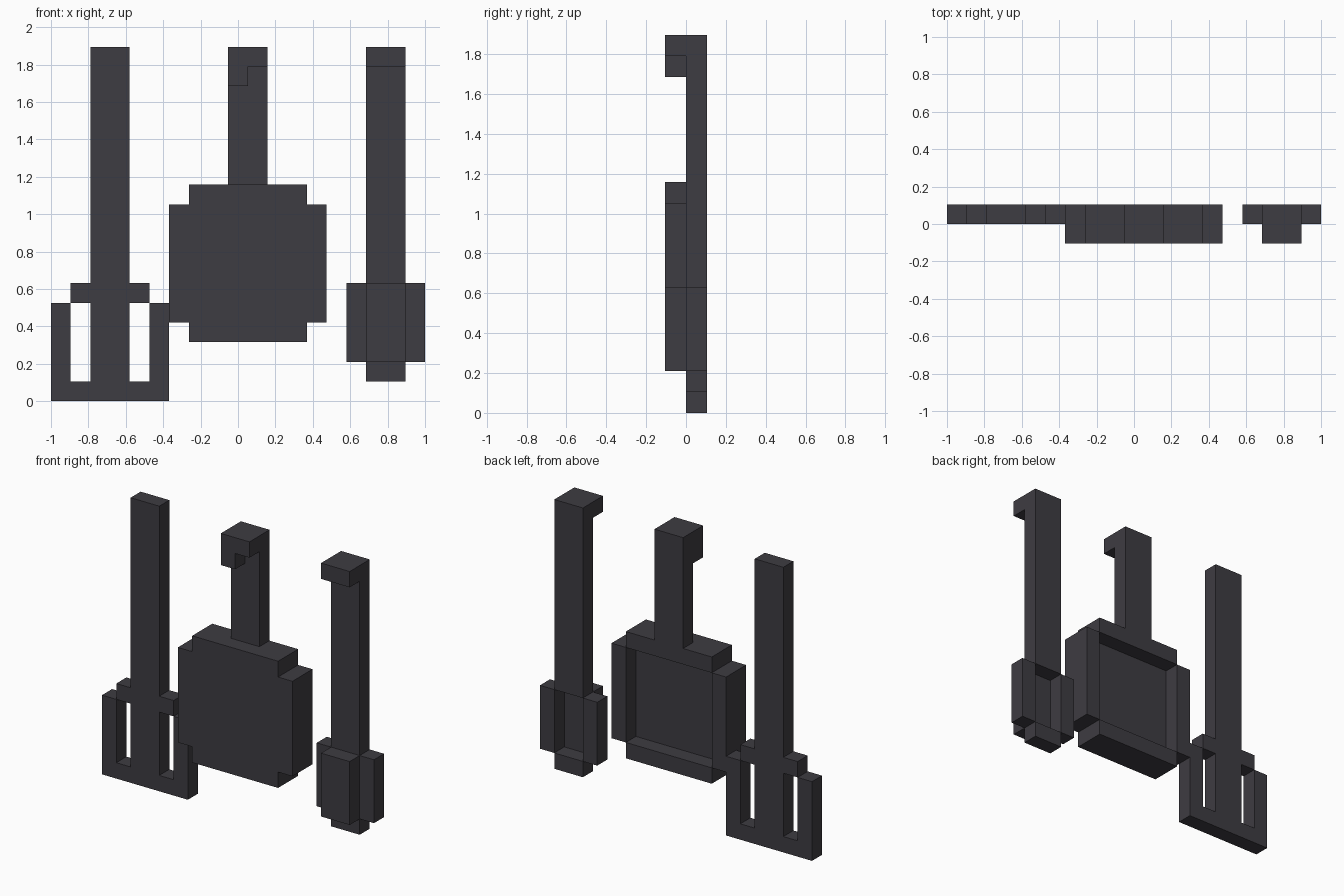
import bpy
import bmesh
import math
from itertools import product
from mathutils import Vector

cube = bpy.data.objects.get("Cube")
if cube:
    bpy.data.objects.remove(cube, do_unlink=True)

UNIT = 2 / 19  # one block of the grid

iron = bpy.data.materials.new("dark iron")
iron.use_nodes = True
colour = (0.048, 0.045, 0.054, 1)
iron.diffuse_color = colour
iron.node_tree.nodes["Principled BSDF"].inputs["Base Color"].default_value = colour

BACK, FRONT = (0, 1), (-1, 0)  # the two block layers in depth


def blocks(name, *boxes):
    """Fuse boxes (x range, depth layer, z range in blocks) into one outer skin."""
    cells = set()
    for ranges in boxes:
        cells.update(product(*(range(*r) for r in ranges)))
    bm = bmesh.new()
    for cell in cells:
        for axis, side in product(range(3), (-1, 1)):
            near = list(cell)
            near[axis] += side
            if tuple(near) in cells:
                continue
            normal, u = Vector((0, 0, 0)), Vector((0, 0, 0))
            normal[axis], u[(axis + 1) % 3] = side / 2, 0.5
            v = normal.cross(u) * 2
            middle = Vector(cell) + Vector((0.5, 0.5, 0.5)) + normal
            corners = [middle - u - v, middle + u - v, middle + u + v, middle - u + v]
            bm.faces.new([bm.verts.new((c.x * UNIT - 1, c.y * UNIT, c.z * UNIT))
                          for c in corners])
    bmesh.ops.remove_doubles(bm, verts=bm.verts, dist=UNIT / 100)
    bmesh.ops.dissolve_limit(bm, angle_limit=math.radians(1),
                             verts=bm.verts, edges=bm.edges)
    mesh = bpy.data.meshes.new(name)
    bm.to_mesh(mesh)
    bm.free()
    mesh.materials.append(iron)
    obj = bpy.data.objects.new(name, mesh)
    bpy.context.collection.objects.link(obj)


# Slotted spatula: long handle, shoulders, outer prongs, bottom edge
blocks("spatula",
       ((2, 4), BACK, (0, 18)),
       ((1, 5), BACK, (5, 6)),
       ((0, 1), BACK, (0, 5)),
       ((5, 6), BACK, (0, 5)),
       ((0, 6), BACK, (0, 1)))

# Pan: cross-cornered base with a raised rim open to the back
blocks("pan_bowl",
       ((6, 14), FRONT, (4, 10)),
       ((7, 13), FRONT, (3, 11)),
       ((6, 7), BACK, (4, 10)),
       ((13, 14), BACK, (4, 10)),
       ((7, 13), BACK, (3, 4)),
       ((7, 13), BACK, (10, 11)))

# Pan handle with a stepped hook
blocks("pan_handle",
       ((9, 11), BACK, (11, 18)),
       ((9, 11), FRONT, (17, 18)),
       ((9, 10), FRONT, (16, 17)))

# Ladle: cup floor in front, rim behind
blocks("ladle_cup",
       ((16, 18), FRONT, (2, 6)),
       ((15, 16), BACK, (2, 6)),
       ((18, 19), BACK, (2, 6)),
       ((16, 18), BACK, (1, 2)))

# Ladle handle with a hook
blocks("ladle_handle",
       ((16, 18), BACK, (6, 18)),
       ((16, 18), FRONT, (17, 18)))
